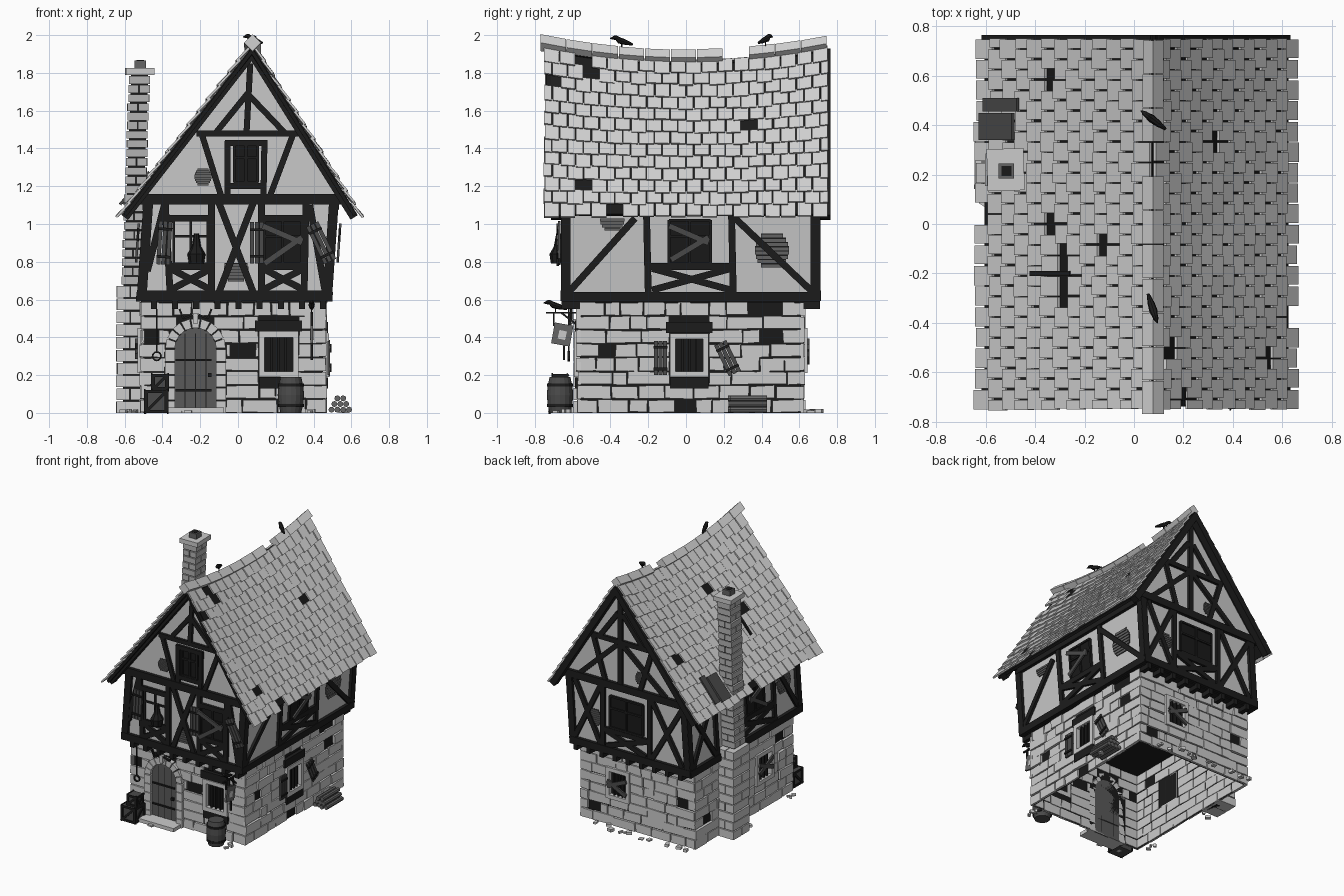
import bpy, bmesh, math, random
from mathutils import Vector

random.seed(7)
jitter = random.uniform
cube = bpy.data.objects.get("Cube")
if cube:
    bpy.data.objects.remove(cube)


def material(name, value):
    mat = bpy.data.materials.new(name)
    mat.use_nodes = True
    color = (value, value, value, 1)
    mat.diffuse_color = color
    mat.node_tree.nodes["Principled BSDF"].inputs["Base Color"].default_value = color
    return mat


STONE, PLASTER, TILE = material("stone", .6), material("plaster", .58), material("roof_tile", .64)
BRICK, BEAM, PLANK = material("chimney_brick", .45), material("black_beam", .012), material("grey_plank", .07)
DOOR, VOID, LATH = material("door_wood", .1), material("dark_gap", .01), material("lath", .13)
parts = {}


# Skin a list of matching loops into a closed solid
def solid(part, mat, loops):
    if part not in parts:
        parts[part] = (bmesh.new(), [])
    bm, slots = parts[part]
    if mat not in slots:
        slots.append(mat)
    rings = [[bm.verts.new(p) for p in loop] for loop in loops]
    faces = [bm.faces.new(rings[0]), bm.faces.new(rings[-1])]
    n = len(rings[0])
    for a, b in zip(rings, rings[1:]):
        faces += [bm.faces.new((a[i], a[(i + 1) % n], b[(i + 1) % n], b[i])) for i in range(n)]
    for face in faces:
        face.material_index = slots.index(mat)


def box(part, mat, x, y, z, w, d, h, yaw=0):
    c, s = math.cos(yaw), math.sin(yaw)
    plan = [(a * w / 2, b * d / 2) for a, b in ((-1, -1), (1, -1), (1, 1), (-1, 1))]
    solid(part, mat, [[(x + a * c - b * s, y + a * s + b * c, k) for a, b in plan] for k in (z, z + h)])


def tube(part, mat, points, radii, sides=12):
    points = [Vector(p) for p in points]
    axis = (points[-1] - points[0]).normalized()
    side = axis.orthogonal().normalized()
    up = axis.cross(side)
    turn = [math.tau * i / sides for i in range(sides)]
    solid(part, mat, [[p + r * (side * math.cos(a) + up * math.sin(a)) for a in turn] for p, r in zip(points, radii)])


# Wall planes: u along the wall, z up, d outwards
def lean(z):
    return .07 * (z - .6)


front_low = lambda u, z, d: (u, -.56 - d, z)
back_low = lambda u, z, d: (u, .61 + d, z)
right_low = lambda u, z, d: (.45 + d, u, z)
left_low = lambda u, z, d: (-.5 - d, u, z)
front_up = lambda u, z, d: (u, -.64 - d, z)
back_up = lambda u, z, d: (u, .69 + d, z)
right_up = lambda u, z, d: (.475 + lean(z) + d, u, z)
left_up = lambda u, z, d: (-.515 + lean(z) - d, u, z)


def plate(part, mat, wall, pts, d0, d1):
    solid(part, mat, [[wall(u, z, d) for u, z in pts] for d in (d0, d1)])


def rect(u0, z0, u1, z1):
    return [(u0, z0), (u1, z0), (u1, z1), (u0, z1)]


def strip(u0, z0, u1, z1, w):
    n = Vector((z0 - z1, u1 - u0)).normalized() * w / 2
    return [(u0 + n.x, z0 + n.y), (u0 - n.x, z0 - n.y), (u1 - n.x, z1 - n.y), (u1 + n.x, z1 + n.y)]


def beams(part, wall, lines, w=.036, d=.02, mat=BEAM, d0=0):
    for line in lines:
        plate(part, mat, wall, strip(*line, w), d0, d)


def cross(u0, z0, u1, z1):
    return [(u0, z0, u1, z1), (u0, z1, u1, z0)]


def arc(part, mat, wall, u, z, r0, r1, a0, a1, n, d0, d1, gap=0):
    for i in range(n):
        a, b = a0 + (a1 - a0) * i / n + gap, a0 + (a1 - a0) * (i + 1) / n - gap
        ring = [(r0, a), (r1, a), (r1, b), (r0, b)]
        plate(part, mat, wall, [(u + r * math.cos(t), z + r * math.sin(t)) for r, t in ring], d0, d1)


def shutter(wall, u, z, w, h, angle=0):
    along, across = Vector((-math.sin(angle), math.cos(angle))), Vector((math.cos(angle), math.sin(angle)))
    c = Vector((u, z))
    for k in (-1, 0, 1):
        m = c + across * k * w / 3
        plate("shutters", PLANK, wall, strip(*(m - along * h / 2), *(m + along * h / 2), w / 3 - .004), .025, .037)
    for k in (-.32, .32):
        m = c + along * h * k
        plate("shutters", BEAM, wall, strip(*(m - across * w / 2), *(m + across * w / 2), .014), .037, .045)


def boards(wall, lines):
    beams("window_boards", wall, lines, w=.03, d=.045, mat=PLANK, d0=.032)


# Round patch of bare laths, optionally only its lower half
def patch(wall, u, z, r, top=4):
    for k in range(-4, top):
        half = r * math.sqrt(1 - ((k + .5) / 4.6) ** 2)
        plate("bare_laths", VOID, wall, rect(u - half, z + k * r / 4, u + half, z + (k + 1) * r / 4), 0, .003)
        plate("bare_laths", LATH, wall, rect(u - half, z + k * r / 4, u + half, z + (k + .75) * r / 4), .003, .009)


# Ground floor windows, then coursed stone around the holes
def low_window(wall, u0, z0, u1, z1, timber=True):
    for r in ((u0 - .03, z0 - .03, u0, z1 + .03), (u1, z0 - .03, u1 + .03, z1 + .03),
              (u0, z0 - .03, u1, z0), (u0, z1, u1, z1 + .03)):
        plate("stone_window_frames", STONE, wall, rect(*r), 0, .032)
    beams("window_bars", wall, [(u0 + (u1 - u0) * k / 4, z0, u0 + (u1 - u0) * k / 4, z1) for k in (1, 2, 3)], .01)
    if timber:
        plate("window_lintels", BEAM, wall, rect(u0 - .05, z1 + .032, u1 + .05, z1 + .09), 0, .027)
        plate("window_lintels", BEAM, wall, rect(u0 - .03, z0 - .09, u1 + .03, z0 - .032), 0, .027)
    pad = .09 if timber else .03
    return (u0 - .03, z0 - pad, u1 + .03, z1 + pad)


def courses(wall, start, end, holes):
    rows, h = 8, .0735
    for i in range(rows):
        z, spans = i * h, [(start, end)]
        for a, low, b, high in holes:
            if low < z + h / 2 < high:
                spans = [s for u, v in spans for s in ((u, min(v, a)), (max(u, b), v)) if s[1] - s[0] > .015]
        for u, v in spans:
            while v - u > .01:
                w = jitter(.08, .19)
                w = v - u if v - u - w < .06 else w
                pts = rect(u + .003, z + .003, u + w - .003, z + h - .004)
                pts = [(p + jitter(-.003, .003), max(0, q + jitter(-.004, .004))) for p, q in pts]
                plate("stone_walls", STONE, wall, pts, -.005, jitter(.012, .022))
                u += w


courses(front_low, -.515, .467, [low_window(front_low, .14, .22, .29, .4), (-.385, 0, -.065, .38),
        (-.36, .38, -.09, .46), (-.32, .44, -.13, .52), (-.04, .33, .09, .4), (-.5, .38, -.42, .44)])
courses(right_low, -.575, .625, [low_window(right_low, -.055, .22, .09, .39), (.33, .5, .51, .58),
        (.39, .35, .51, .42), (-.46, .27, -.375, .35), (-.06, 0, .05, .07)])
courses(back_low, -.515, .467, [low_window(back_low, .07, .24, .21, .42, False), (-.45, .3, -.36, .37),
        (.3, .08, .4, .14)])
courses(left_low, -.575, .625, [low_window(left_low, -.29, .24, -.14, .42, False), (-.47, .45, -.36, .51),
        (.42, .15, .52, .22)])
box("wall_core", VOID, -.025, .025, 0, .95, 1.17, .595)
boards(back_low, [(.06, .38, .22, .31), (.06, .27, .22, .35)])
boards(left_low, [(-.3, .3, -.13, .37), (-.3, .38, -.13, .3)])
shutter(right_low, -.135, .29, .075, .18)
shutter(right_low, .22, .29, .075, .18, .45)

# Arched door with stone surround
arch = [(-.225 + .11 * math.cos(a), .34 + .11 * math.sin(a)) for a in (math.pi * k / 10 for k in range(11))]
plate("door", DOOR, front_low, [(-.335, 0)] + arch[::-1] + [(-.115, 0)], 0, .012)
beams("door_iron", front_low, [(-.33, .12, -.14, .12), (-.33, .28, -.14, .28)], .012, .02)
beams("door_iron", front_low, [(-.225 + k, .02, -.225 + k, .42) for k in (-.055, 0, .055)], .004, .015)
box("door_iron", BEAM, -.15, -.585, .19, .02, .02, .02)
arc("door_arch", STONE, front_low, -.225, .34, .11, .16, 0, math.pi, 9, 0, .035, .02)
for i in range(5):
    for u in (-.36, -.09):
        plate("door_arch", STONE, front_low, rect(u - .026, i * .068, u + .026, i * .068 + .063), 0, .035)
box("door_step", STONE, -.225, -.62, 0, .3, .12, .028)
plate("skull_trophy", STONE, front_low, [(-.24, .53), (-.21, .53), (-.215, .47), (-.235, .47)], .035, .06)
beams("skull_trophy", front_low, [(-.24, .52, -.29, .5), (-.29, .5, -.31, .55), (-.21, .52, -.16, .5),
      (-.16, .5, -.14, .55)], .01, .055, BEAM, .04)

# Jettied upper storey and gables
solid("upper_storey", PLASTER, [[(a, y, z) for a, z in ((-.515, .6), (.475, .6), (.513, 1.13), (-.478, 1.13))]
      for y in (-.64, .69)])
box("jetty_floor", BEAM, -.02, .025, .585, .985, 1.33, .017)
for wall in (front_up, back_up):
    plate("gables", PLASTER, wall, [(-.53, 1.12), (.55, 1.12), (.075, 1.9)], -.02, 0)
    beams("gable_rakes", wall, [(.085, 1.915, -.6, 1.035), (.065, 1.915, .615, 1.035)], .045, .075, BEAM, .02)
    beams("main_timbers", wall, [(-.535, .62, .495, .62), (-.53, 1.13, .555, 1.13)], .055, .025)
    beams("main_timbers", wall, [(-.51, .6, -.473, 1.13), (.472, .6, .508, 1.13)], .05, .022)
for wall in (right_up, left_up):
    beams("main_timbers", wall, [(-.66, .615, .71, .615), (-.66, 1.1, .71, 1.1)], .052, .025)
    beams("main_timbers", wall, [(-.637, .6, -.637, 1.1), (.685, .6, .685, 1.1)], .05, .022)
for k in range(9):
    for wall in (front_low, back_low):
        u = -.445 + k * .112
        plate("joist_ends", BEAM, wall, rect(u - .016, .55, u + .016, .595), 0, .1)

# Front framing
beams("front_framing", front_up, cross(-.1, .64, .08, 1.11) + cross(-.36, .65, -.14, .765) + cross(.13, .65, .35, .765))
beams("front_framing", front_up, [(-.385, 1.11, -.36, .64), (-.14, .64, -.14, 1.11), (.125, .64, .125, 1.11),
      (.35, .64, .36, 1.11), (-.37, .775, -.13, .775), (.12, .775, .36, .775), (-.37, 1.03, -.13, 1.03),
      (.12, 1.03, .36, 1.03), (-.48, .75, -.39, 1.1), (.46, .65, .38, 1.1)])
beams("front_framing", front_up, [(-.22, 1.48, .32, 1.48), (-.19, 1.47, -.09, 1.15), (.29, 1.47, .17, 1.15),
      (.065, 1.85, .045, 1.48), (.05, 1.69, -.12, 1.48), (.05, 1.69, .25, 1.48), (-.055, 1.15, -.055, 1.44),
      (.135, 1.15, .14, 1.44), (-.07, 1.43, .155, 1.43), (-.06, 1.2, .14, 1.2)], .032)


def high_window(wall, u0, z0, u1, z1, pane=VOID):
    u, z = (u0 + u1) / 2, (z0 + z1) / 2
    plate("upper_windows", pane, wall, rect(u0, z0, u1, z1), 0, .008)
    beams("upper_windows", wall, [(u0, z0, u0, z1), (u1, z0, u1, z1), (u0, z0, u1, z0), (u0, z1, u1, z1),
          (u, z0, u, z1), (u0, z + .03, u1, z + .03)], .014, .017)


high_window(front_up, -.34, .79, -.16, 1.02, PLASTER)
high_window(front_up, .14, .79, .335, 1.02)
high_window(front_up, -.02, 1.22, .105, 1.42)
tube("flower_pot", BEAM, [(-.22, -.675, z) for z in (.79, .84, .88, .95)], (.04, .048, .025, .012), 8)
shutter(front_up, -.39, .9, .075, .23, -.06)
shutter(front_up, .1, .9, .075, .22)
shutter(front_up, .44, .9, .075, .22, .45)
boards(front_up, [(.13, .99, .34, .9), (.14, .79, .34, .93)])
patch(front_up, -.01, .76, .065, 2)
patch(front_up, -.185, 1.25, .045)

# Back framing
beams("back_framing", back_up, cross(-.15, .65, .19, .765) + cross(-.46, .65, -.2, 1.1) + cross(.24, .65, .46, 1.1))
beams("back_framing", back_up, [(-.18, .64, -.18, 1.11), (.22, .64, .22, 1.11), (-.18, .775, .22, .775),
      (-.22, 1.48, .32, 1.48), (.07, 1.15, .07, 1.87), (.05, 1.7, -.13, 1.48), (.09, 1.7, .25, 1.48),
      (-.32, 1.15, .05, 1.46), (.42, 1.15, .09, 1.46), (-.2, 1.47, -.1, 1.15), (.3, 1.47, .2, 1.15)])
high_window(back_up, -.12, .8, .16, 1.04)
patch(back_up, .3, .84, .06)
patch(back_up, -.1, 1.24, .045)

# Side framing
for wall, c in ((right_up, .02), (left_up, -.12)):
    beams("side_framing", wall, cross(c - .2, .65, c + .22, .765))
    beams("side_framing", wall, [(c - .22, .64, c - .23, 1.1), (c + .23, .64, c + .22, 1.1),
          (c - .22, .775, c + .23, .775)])
    high_window(wall, c - .11, .79, c + .11, 1.02)
    boards(wall, [(c - .11, .99, c + .1, .9), (c - .1, .81, c + .1, .93)])
beams("side_framing", right_up, [(-.62, .64, -.27, 1.03), (.25, 1.04, .67, .64)])
beams("side_framing", left_up, cross(.38, .64, .66, 1.08) + [(-.62, .64, -.37, 1.05), (.36, .64, .36, 1.08)])
patch(right_up, .455, .86, .09)
patch(right_up, -.39, 1.03, .065, 0)
patch(left_up, -.48, .88, .08)


# Sagging roof: t runs from ridge to eave
def ridge(y):
    return 1.885 + .075 * (y / .75) ** 2


def roof_slab(part, mat, s, t0, t1, y0, y1, lift0, lift1, thick):
    span = .56 if s > 0 else .69
    n = Vector((s * .86, 0, span)).normalized()

    def at(t, y, up):
        return Vector((.075 + s * span * t, y, (ridge(y) - .025) * (1 - t) + 1.04 * t)) + n * up
    solid(part, mat, [[at(t0, y0, lift0 + k), at(t0, y1, lift0 + k), at(t1, y1, lift1 + k), at(t1, y0, lift1 + k)]
                      for k in (0, thick)])


missing = [(.095, -.505), (.165, -.72), (.32, .3), (.52, -.555), (.61, -.375), (-.33, .58), (-.33, 0),
           (-.58, .01), (-.26, -.23), (-.25, -.31), (-.27, -.15), (-.13, -.11), (.13, -.5)]
ROWS, COLS, W = 13, 18, .0835
for s in (-1, 1):
    for k in range(10):
        roof_slab("roof_deck", VOID, s, 0, .985, -.74 + k * .148, -.592 + k * .148, -.02, -.02, .02)
    for i in range(ROWS):
        for j in range(COLS + i % 2):
            y0 = -.752 + W * (j - .5 * (i % 2))
            y1 = min(y0 + W, .755)
            y0 = max(y0, -.755)
            x = .075 + s * (.56 if s > 0 else .69) * (i + .5) / ROWS
            if any(abs(x - a) < .024 and abs((y0 + y1) / 2 - b) < .042 for a, b in missing):
                continue
            roof_slab("roof_tiles", TILE, s, i / ROWS, (i + 1.15 + jitter(-.1, .1)) / ROWS,
                      y0 + .003 + jitter(-.003, .003), y1 - .003, .004, .014 + jitter(-.002, .004), .012)
for k in range(11):
    if k != 7:
        y0, y1, r = -.77 + k * .138, -.636 + k * .138, .043 + jitter(-.002, .002)
        solid("ridge_tiles", TILE, [[(.077 + a * r, y, ridge(y) + b * r - .004)
              for a, b in ((1, 0), (0, 1), (-1, 0), (0, -1))] for y in (y0, y1)])
roof_slab("roof_hatch", PLANK, -1, .77, .96, .34, .45, .035, .04, .015)
roof_slab("roof_hatch", PLANK, -1, .75, .95, .455, .51, .03, .03, .012)
roof_slab("hole_rafters", BEAM, -1, .45, .68, -.21, -.19, .022, .028, .01)

# Chimney: wide base, narrow leaning shaft, cap and pot
solid("chimney_core", VOID, [[(x + a * .045, .225 + b * .055, z) for a, b in ((-1, -1), (1, -1), (1, 1), (-1, 1))]
      for x, z in ((-.565, 0), (-.56, .7), (-.52, 1.8))])


def stack(mat, z0, z1, n, x0, x1, w, d, y):
    h = (z1 - z0) / n
    for i in range(n):
        x, odd = x0 + (x1 - x0) * i / n + jitter(-.003, .003), i % 2
        for k in (-.25, .25):
            box("chimney", mat, x + k * w * odd, y + k * d * (1 - odd), z0 + i * h, w * (1 - odd / 2) - .004,
                d * (.5 + odd / 2) - .004, h - .007, jitter(-.025, .025))


stack(STONE, 0, .68, 10, -.572, -.572, .148, .2, .24)
stack(BRICK, .68, 1.79, 23, -.56, -.522, .115, .135, .22)
box("chimney_cap", STONE, -.52, .22, 1.79, .15, .17, .035, .03)
box("chimney_pot", LATH, -.517, .215, 1.825, .062, .062, .04)
box("chimney_pot", VOID, -.517, .215, 1.863, .04, .04, .004)

# Barrel, crates and logs
tube("barrel", PLANK, [(.28, -.667, z) for z in (0, .05, .095, .14, .19)], (.055, .066, .07, .066, .055), 16)
for z in (.03, .14):
    tube("barrel_hoops", BEAM, [(.28, -.667, z), (.28, -.667, z + .016)], (.069, .069), 16)
for x, z, size in ((-.433, 0, .12), (-.413, .12, .085)):
    y, r = -.665, size / 2
    box("crates", PLANK, x, y, z, size - .008, size - .008, size - .004)
    for side in (lambda u, v, d: (x + u, y - r + .004 - d, z + v), lambda u, v, d: (x + r - .004 + d, y + u, z + v),
                 lambda u, v, d: (x - r + .004 - d, y + u, z + v)):
        beams("crates", side, [(-r, .008, r, .008), (-r, size - .008, r, size - .008), (-r + .008, 0, -r + .008, size),
              (r - .008, 0, r - .008, size), (-r, 0, r, size)], .016, .008)
for row, count in enumerate((4, 3, 2)):
    for k in range(count):
        x, z = .495 + k * .031 + row * .0155, .017 + row * .03
        tube("log_pile", LATH, [(x, .23 + jitter(-.01, .01), z), (x, .43, z)], (.016, .016), 8)

# Hanging sign, ring lamp, birds and rubble
sign = lambda u, z, d: (.39 + d, u, z)
beams("sign_bracket", sign, [(-.56, .53, -.74, .53), (-.57, .46, -.66, .53), (-.62, .53, -.61, .46),
      (-.7, .53, -.7, .46), (-.645, .36, -.645, .28)], .01, .006, BEAM, -.006)
plate("sign_board", LATH, sign, strip(-.665, .36, -.645, .47, .1), -.007, .007)
plate("sign_emblem", STONE, sign, strip(-.66, .39, -.65, .435, .04), -.01, .01)
beams("ring_lamp", front_low, [(-.43, .55, -.43, .325)], .008, .065, BEAM, .057)
arc("ring_lamp", BEAM, front_low, -.43, .3, .018, .027, 0, math.tau, 12, .055, .067)


def bird(x, y, z, dx, dy):
    line = ((-.06, .0), (-.02, .012), (.015, .022), (.032, .036), (.045, .036), (.065, .032))
    tube("birds", BEAM, [(x + a * dx, y + a * dy, z + b) for a, b in line], (.006, .014, .017, .012, .011, .002), 8)
    box("birds", BEAM, x, y, z - .02, .006, .006, .03)


bird(.075, -.34, ridge(-.34) + .05, .3, -.95)
bird(.08, .42, ridge(.42) + .05, -.8, .6)
bird(.39, -.69, .55, 0, -1)
for k in range(26):
    a, b = jitter(-.6, .6), jitter(.02, .09)
    x, y = random.choice(((a * .8, -.6 - b), (a * .8, .62 + b), (.48 + b, a), (-.52 - b, a)))
    box("rubble", STONE, x, y, 0, jitter(.015, .045), jitter(.015, .04), jitter(.008, .022), jitter(0, 3))

# Open underside, then turn every part into an object
core = parts["wall_core"][0]
core.faces.ensure_lookup_table()
for name, (bm, slots) in parts.items():
    bmesh.ops.recalc_face_normals(bm, faces=bm.faces[:])
    if name == "wall_core":
        bm.faces.ensure_lookup_table()
        bmesh.ops.delete(bm, geom=[bm.faces[0]], context='FACES')
    mesh = bpy.data.meshes.new(name)
    bm.to_mesh(mesh)
    bm.free()
    for mat in slots:
        mesh.materials.append(mat)
    bpy.context.collection.objects.link(bpy.data.objects.new(name, mesh))
